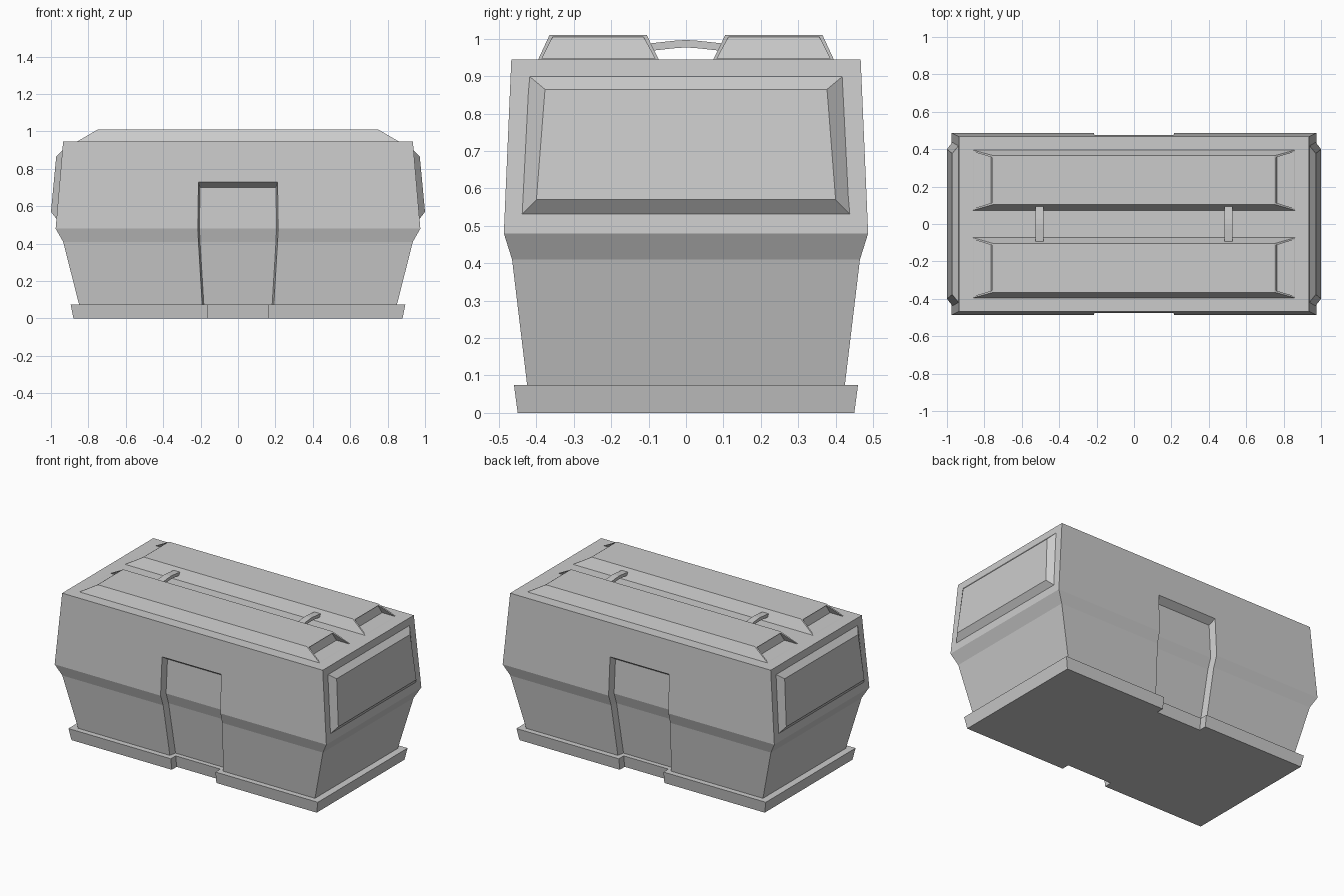
import bpy, bmesh

if "Cube" in bpy.data.objects:
    bpy.data.objects.remove(bpy.data.objects["Cube"])


def make(name, rings, edit=None):
    """Loft closed rings of points into a capped solid."""
    bm = bmesh.new()
    rows = [[bm.verts.new(p) for p in r] for r in rings]
    n = len(rows[0])
    for a, b in zip(rows, rows[1:]):
        for i in range(n):
            j = (i + 1) % n
            bm.faces.new((a[i], a[j], b[j], b[i]))
    bm.faces.new(rows[0][::-1])
    bm.faces.new(rows[-1])
    bmesh.ops.recalc_face_normals(bm, faces=bm.faces[:])
    if edit:
        edit(bm)
    me = bpy.data.meshes.new(name)
    bm.to_mesh(me)
    bm.free()
    ob = bpy.data.objects.new(name, me)
    bpy.context.collection.objects.link(ob)
    return ob


def rect(hx, hy, z, cy=0):
    return [(-hx, cy - hy, z), (hx, cy - hy, z), (hx, cy + hy, z), (-hx, cy + hy, z)]


def notched(hx, hy, z, w=0.16, d=0.05):
    half = [(-hx, -hy), (-w, -hy), (-w, d - hy), (w, d - hy), (w, -hy), (hx, -hy)]
    return [(x, y, z) for x, y in half] + [(-x, -y, z) for x, y in half]


# Base plinth, notched front and back
make("base_plinth", [notched(0.88, 0.45, 0), notched(0.895, 0.46, 0.075)])

# Crate body
body = make("crate_body", [rect(0.846, 0.423, 0.06), rect(0.935, 0.465, 0.41),
                           rect(0.975, 0.487, 0.48), rect(0.935, 0.467, 0.945)])

# Latch recesses cut front and back
# each level: inner half width, inner depth, inner z, outer z
levels = [(0.178, 0.370, 0.0, 0.0), (0.203, 0.422, 0.41, 0.41),
          (0.206, 0.443, 0.48, 0.48), (0.203, 0.433, 0.70, 0.76)]
for s in (-1, 1):
    rings = [[(-w, s * y, zi), (w, s * y, zi),
              (w + 0.018, s * (y + 0.09), zo), (-w - 0.018, s * (y + 0.09), zo)]
             for w, y, zi, zo in levels]
    cutter = make("recess_cutter", rings)
    cutter.hide_render = True
    mod = body.modifiers.new("recess", 'BOOLEAN')
    mod.operation = 'DIFFERENCE'
    mod.solver = 'EXACT'
    mod.object = cutter
    bpy.context.view_layer.objects.active = body
    bpy.ops.object.modifier_apply(modifier=mod.name)
    bpy.data.objects.remove(cutter)


# Wedge pockets in the sloped ends of a lid panel
def end_pockets(bm):
    for s in (-1, 1):
        f = max(bm.faces, key=lambda f: f.normal.x * s)
        bmesh.ops.inset_region(bm, faces=[f], thickness=0.014)
        new = bmesh.ops.extrude_discrete_faces(bm, faces=[f])["faces"][0]
        for v in new.verts:
            if v.co.z < 0.975:
                v.co.x = s * 0.765
            else:
                v.co.x -= s * 0.008


for s, side in ((-1, "front"), (1, "back")):
    # Raised lid panels
    make("lid_panel_" + side, [rect(0.865, 0.162, 0.943, s * 0.234),
                               rect(0.75, 0.130, 1.01, s * 0.235)], end_pockets)

for s, side in ((-1, "left"), (1, "right")):
    # Raised end panels
    make("end_panel_" + side, [
        [(s * 0.965, -0.445, 0.525), (s * 0.965, 0.445, 0.525),
         (s * 0.933, 0.425, 0.905), (s * 0.933, -0.425, 0.905)],
        [(s * 1.0, -0.40, 0.57), (s * 1.0, 0.40, 0.57),
         (s * 0.972, 0.377, 0.865), (s * 0.972, -0.377, 0.865)]])
    # Arched straps joining the lid panels
    make("lid_strap_" + side, [
        [(s * 0.505 - 0.022, y, z), (s * 0.505 + 0.022, y, z),
         (s * 0.505 + 0.022, y, z + 0.02), (s * 0.505 - 0.022, y, z + 0.02)]
        for y, z in ((-0.095, 0.968), (-0.03, 0.975), (0, 0.977), (0.03, 0.975), (0.095, 0.968))])
